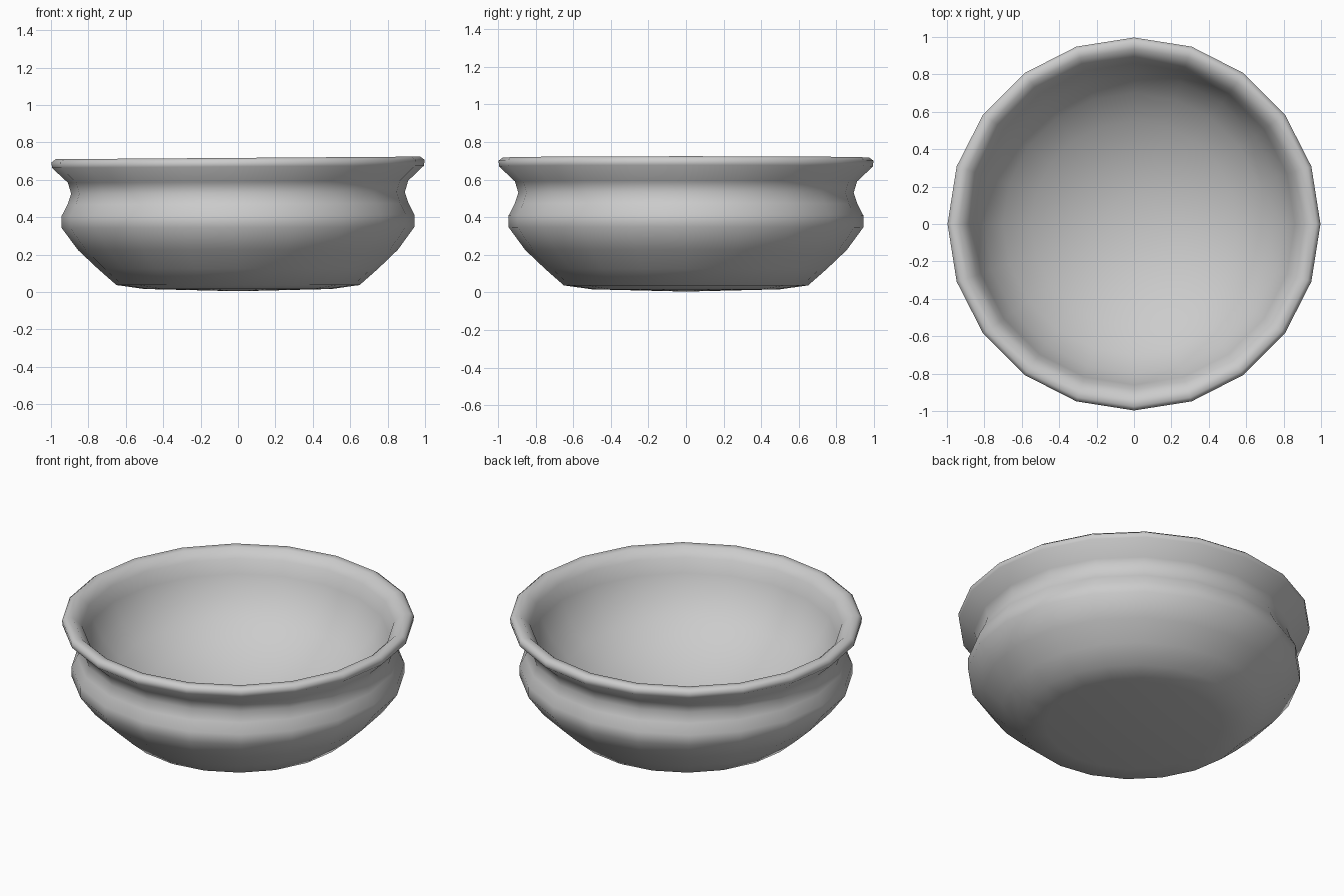
import bpy, bmesh, math

if "Cube" in bpy.data.objects:
    bpy.data.objects.remove(bpy.data.objects["Cube"])

SIDES = 20

# Closed wall section (radius, height): outside going up, over the rim, inside going down
profile = [
    (0, 0.004), (0.50, 0.016), (0.65, 0.037), (0.75, 0.125), (0.855, 0.225),
    (0.943, 0.345), (0.943, 0.41), (0.912, 0.47), (0.892, 0.53), (0.91, 0.59),
    (0.995, 0.67), (0.997, 0.70), (0.975, 0.717), (0.935, 0.713),
    (0.885, 0.665), (0.86, 0.58),
    (0.80, 0.46), (0.70, 0.35), (0.55, 0.25), (0.35, 0.165), (0.15, 0.125), (0, 0.12),
]

# Lathe the section into the bowl
bm = bmesh.new()
verts = [bm.verts.new((r, 0, z)) for r, z in profile]
edges = [bm.edges.new(pair) for pair in zip(verts, verts[1:])]
bmesh.ops.spin(bm, geom=verts + edges, cent=(0, 0, 0), axis=(0, 0, 1),
               angle=math.tau, steps=SIDES, use_merge=False, use_duplicate=False)
bmesh.ops.remove_doubles(bm, verts=bm.verts, dist=0.0005)
bmesh.ops.recalc_face_normals(bm, faces=bm.faces)

# Slight hand-made tilt of the rim
for v in bm.verts:
    v.co.z += 0.007 * v.co.x * max(0, v.co.z - 0.1) / 0.6

mesh = bpy.data.meshes.new("bowl")
bm.to_mesh(mesh)
bm.free()
bowl = bpy.data.objects.new("bowl", mesh)
bpy.context.collection.objects.link(bowl)

# Smooth shading
for p in mesh.polygons:
    p.use_smooth = True
